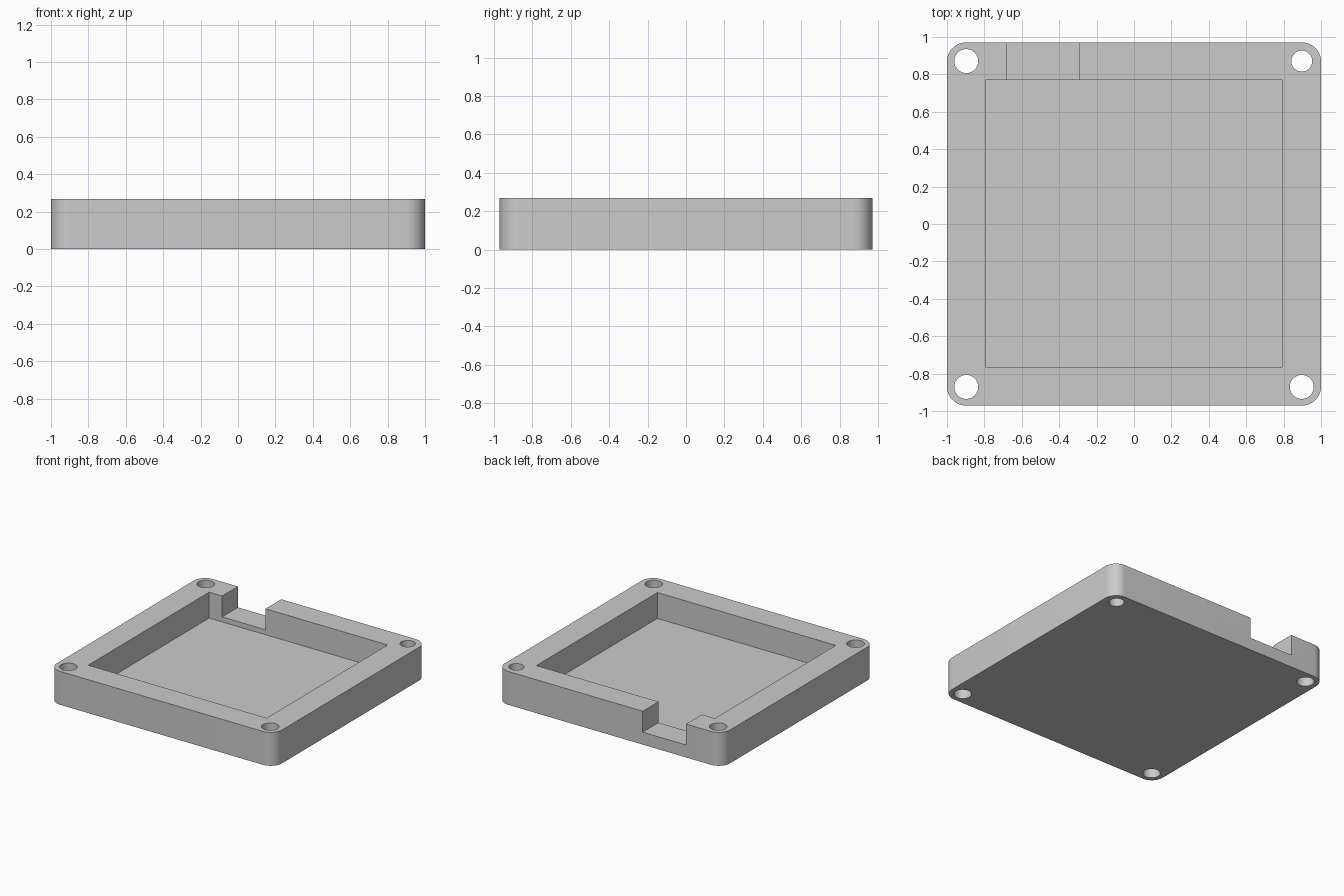
import bpy
import bmesh
import math
from mathutils import Matrix, Vector

default = bpy.data.objects.get("Cube")
if default:
    bpy.data.objects.remove(default, do_unlink=True)

HALF_X, HALF_Y, HEIGHT = 1.0, 0.97, 0.268
CORNER = 0.1
FLOOR_Z, NOTCH_Z = 0.06, 0.1

grey = bpy.data.materials.new("light_grey")
grey.use_nodes = True
grey.diffuse_color = (0.6, 0.6, 0.6, 1)
grey.node_tree.nodes["Principled BSDF"].inputs["Base Color"].default_value = (0.6, 0.6, 0.6, 1)


def add_object(name, bm):
    mesh = bpy.data.meshes.new(name)
    bmesh.ops.recalc_face_normals(bm, faces=bm.faces)
    bm.to_mesh(mesh)
    bm.free()
    mesh.materials.append(grey)
    obj = bpy.data.objects.new(name, mesh)
    bpy.context.collection.objects.link(obj)
    return obj


def box(name, low, high):
    low, high = Vector(low), Vector(high)
    bm = bmesh.new()
    bmesh.ops.create_cube(bm, size=1)
    bmesh.ops.scale(bm, vec=high - low, verts=bm.verts)
    bmesh.ops.translate(bm, vec=(low + high) / 2, verts=bm.verts)
    return add_object(name, bm)


def cylinder(name, x, y, radius):
    bm = bmesh.new()
    bmesh.ops.create_cone(bm, cap_ends=True, segments=48, radius1=radius, radius2=radius,
                          depth=1, matrix=Matrix.Translation((x, y, 0)))
    return add_object(name, bm)


# Tray body: rounded rectangle, extruded upward
bm = bmesh.new()
outline = []
for quarter, (sx, sy) in enumerate([(1, 1), (-1, 1), (-1, -1), (1, -1)]):
    for step in range(13):
        a = (quarter + step / 12) * math.pi / 2
        outline.append(bm.verts.new((sx * (HALF_X - CORNER) + CORNER * math.cos(a),
                                     sy * (HALF_Y - CORNER) + CORNER * math.sin(a), 0)))
base = bm.faces.new(outline)
top = bmesh.ops.extrude_face_region(bm, geom=[base], use_keep_orig=True)["geom"]
bmesh.ops.translate(bm, vec=(0, 0, HEIGHT),
                    verts=[v for v in top if isinstance(v, bmesh.types.BMVert)])
tray = add_object("tray_body", bm)

# Pocket, cable notch in the back wall, and corner screw holes
cutters = [
    box("pocket_cutter", (-0.795, -0.765, FLOOR_Z), (0.79, 0.77, 1)),
    box("notch_cutter", (-0.68, 0.6, NOTCH_Z), (-0.295, 1.2, 1)),
]
for sx in (-1, 1):
    for sy in (-1, 1):
        radius = 0.056 if sx > 0 and sy > 0 else 0.064
        cutters.append(cylinder("screw_hole_cutter", sx * 0.897, sy * 0.871, radius))

bpy.ops.object.select_all(action="DESELECT")
tray.select_set(True)
bpy.context.view_layer.objects.active = tray
for cutter in cutters:
    cutter.hide_render = True
    mod = tray.modifiers.new(cutter.name, "BOOLEAN")
    mod.operation = "DIFFERENCE"
    mod.solver = "EXACT"
    mod.object = cutter
    bpy.ops.object.modifier_apply(modifier=mod.name)
    bpy.data.objects.remove(cutter, do_unlink=True)

# Smooth rounded corners and holes, crisp edges elsewhere
bpy.ops.object.shade_smooth_by_angle(angle=math.radians(30))
